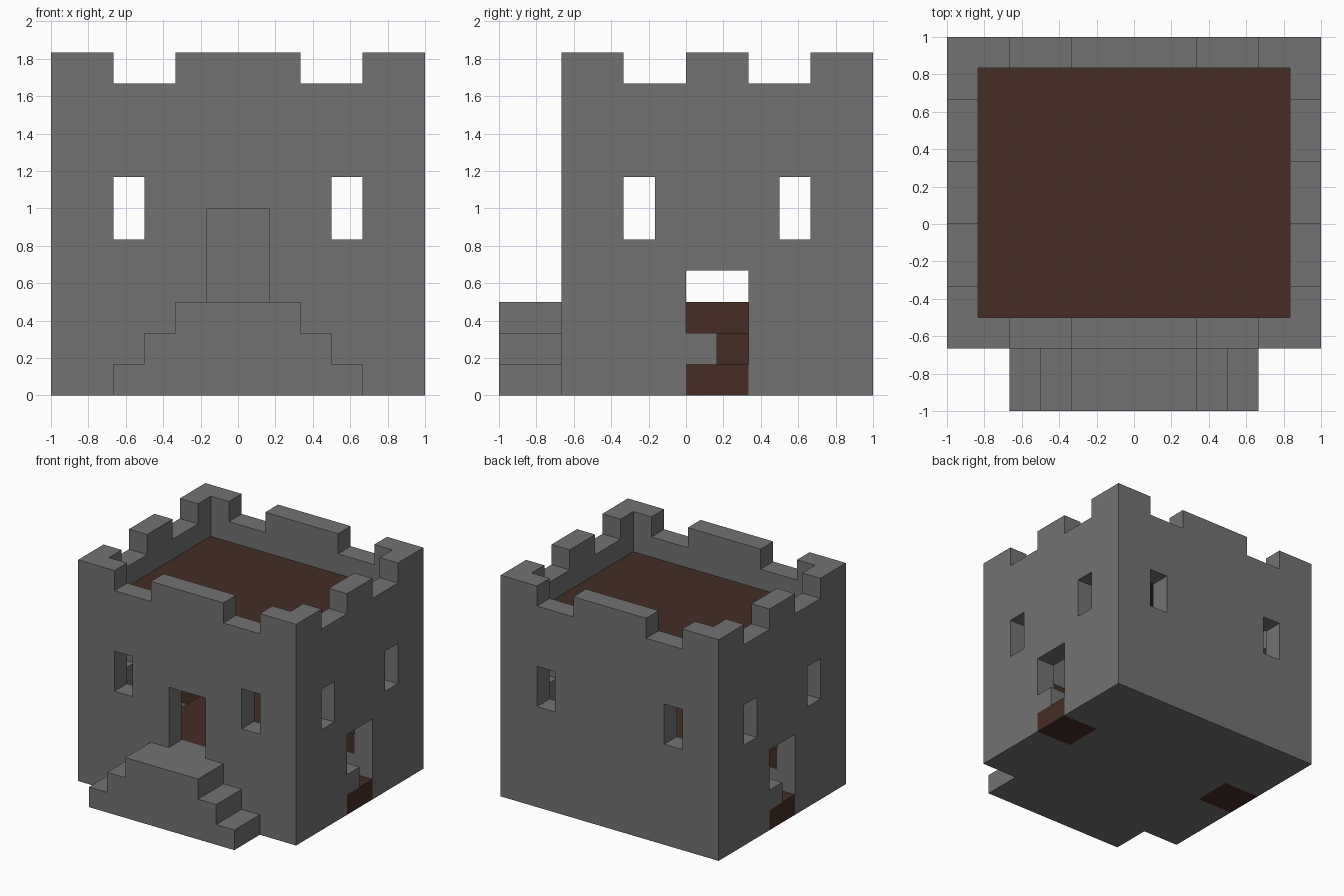
import bpy
import bmesh
import math
from mathutils import Vector

if "Cube" in bpy.data.objects:
    bpy.data.objects.remove(bpy.data.objects["Cube"], do_unlink=True)

U = 1 / 6  # one building block


def material(name, colour):
    mat = bpy.data.materials.new(name)
    mat.use_nodes = True
    mat.diffuse_color = (*colour, 1)
    mat.node_tree.nodes["Principled BSDF"].inputs["Base Color"].default_value = (*colour, 1)
    return mat


stone = material("grey_stone", (0.17, 0.17, 0.17))
wood = material("dark_brown_wood", (0.058, 0.027, 0.018))


def box(name, mat, x, y, z):
    """Box spanning the given ranges, in blocks."""
    bm = bmesh.new()
    bmesh.ops.create_cube(bm, size=1)
    low, high = (Vector(corner) * U for corner in zip(x, y, z))
    for v in bm.verts:
        v.co = [(low[i] + high[i]) / 2 + v.co[i] * (high[i] - low[i]) for i in range(3)]
    mesh = bpy.data.meshes.new(name)
    bm.to_mesh(mesh)
    bm.free()
    mesh.materials.append(mat)
    obj = bpy.data.objects.new(name, mesh)
    bpy.context.collection.objects.link(obj)
    return obj


def carve(obj, *ranges):
    """Cut a box-shaped opening out of an object."""
    cutter = box("cutter", stone, *ranges)
    cutter.hide_render = True
    mod = obj.modifiers.new("opening", 'BOOLEAN')
    mod.operation = 'DIFFERENCE'
    mod.solver = 'EXACT'
    mod.object = cutter
    bpy.context.view_layer.objects.active = obj
    bpy.ops.object.modifier_apply(modifier=mod.name)
    bpy.data.objects.remove(cutter, do_unlink=True)


def turned(x, y, side):
    """Ranges for the right doorway, or turned half round for the left one."""
    if side > 0:
        return x, y
    return (-x[1], -x[0]), (2 - y[1], 2 - y[0])


# Castle walls, hollow above the solid base
walls = box("castle_walls", stone, (-6, 6), (-4, 6), (0, 11))
carve(walls, (-5, 5), (-3, 5), (2, 12))

# Battlement gaps and windows run straight through opposite walls
for x in (-4, 2):
    carve(walls, (x, x + 2), (-5, 7), (10, 12))
for y in (-2, 2):
    carve(walls, (-7, 7), (y, y + 2), (10, 12))
for x in (-4, 3):
    carve(walls, (x, x + 1), (-5, 7), (5, 7))
for y in (-2, 3):
    carve(walls, (-7, 7), (y, y + 1), (5, 7))

# Front doorway
carve(walls, (-1, 1), (-5, -2), (3, 6))

# Wooden floor and roof
floor = box("wooden_floor", wood, (-5, 5), (-3, 5), (2, 3))
box("wooden_roof", wood, (-5, 5), (-3, 5), (8, 9))

# Side doorways with sunken wooden stairs
for side, label in ((1, "right"), (-1, "left")):
    for x, y, z in (((3, 7), (1, 2), (1, 4)), ((3, 7), (0, 1), (2, 4)),
                    ((3, 5), (0, 1), (1, 3)), ((4, 7), (0, 2), (-1, 1))):
        carve(walls, *turned(x, y, side), z)
    carve(floor, *turned((3, 6), (0, 2), side), (1, 4))
    box(label + "_door_landing", wood, *turned((4, 6), (0, 2), side), (0, 1))
    box(label + "_door_step", wood, *turned((3, 4), (0, 2), side), (1, 2))

# Front stairs: one stepped profile pushed out from the wall
right_edge = []
for level in range(3):
    right_edge += [(4 - level, level), (4 - level, level + 1)]
profile = right_edge + [(-x, z) for x, z in reversed(right_edge)]
bm = bmesh.new()
face = bm.faces.new([bm.verts.new((x * U, -1, z * U)) for x, z in profile])
pushed = bmesh.ops.extrude_face_region(bm, geom=[face])["geom"]
bmesh.ops.translate(bm, vec=(0, 2 * U, 0),
                    verts=[g for g in pushed if isinstance(g, bmesh.types.BMVert)])
bmesh.ops.recalc_face_normals(bm, faces=bm.faces)
mesh = bpy.data.meshes.new("front_stairs")
bm.to_mesh(mesh)
bm.free()
mesh.materials.append(stone)
bpy.context.collection.objects.link(bpy.data.objects.new("front_stairs", mesh))

# Tidy the flat faces left by the cuts
for obj in (walls, floor):
    bm = bmesh.new()
    bm.from_mesh(obj.data)
    bmesh.ops.remove_doubles(bm, verts=bm.verts, dist=0.0001)
    bmesh.ops.dissolve_limit(bm, angle_limit=math.radians(1), verts=bm.verts, edges=bm.edges)
    bm.to_mesh(obj.data)
    bm.free()
